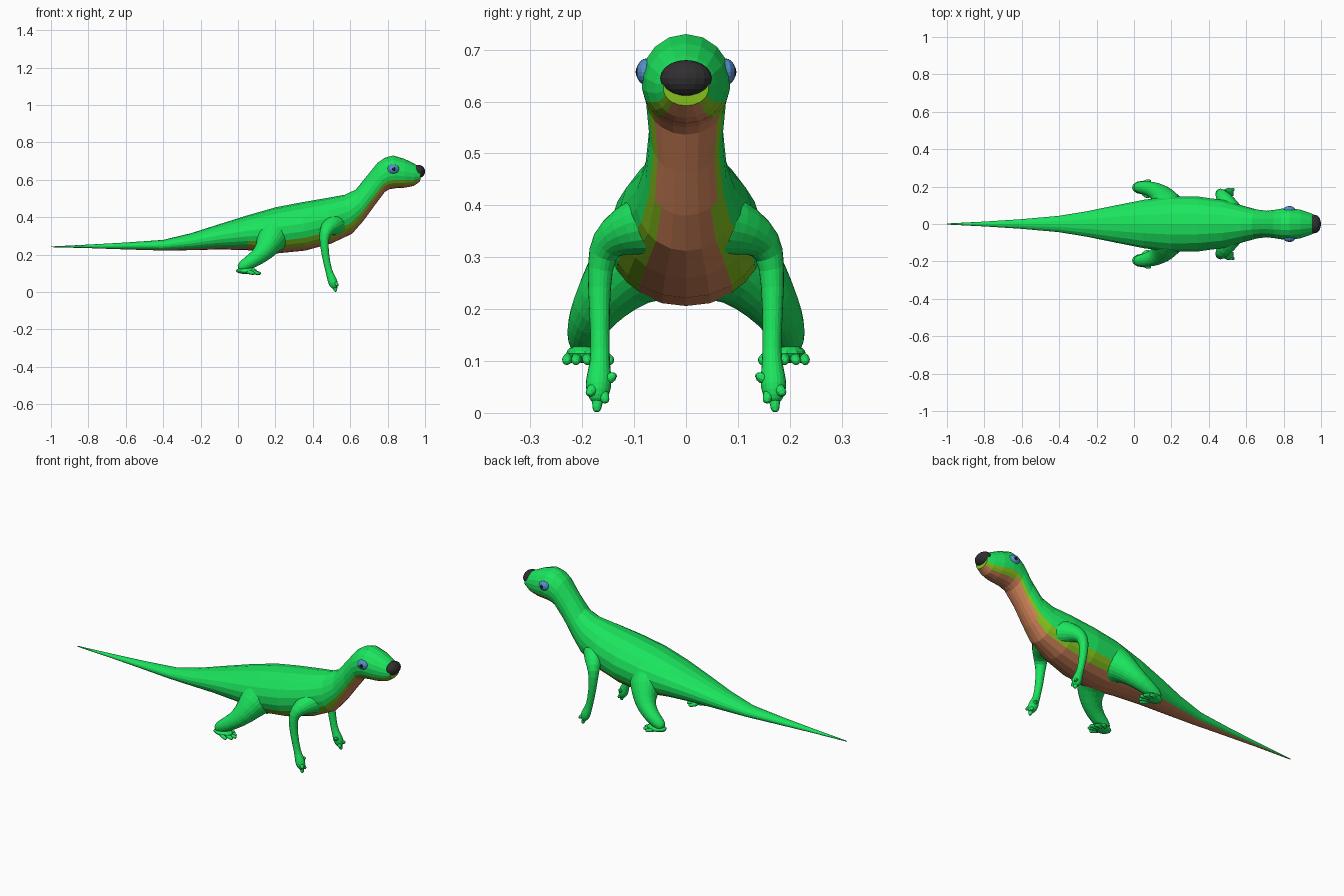
import bpy, bmesh, math
from mathutils import Vector

if "Cube" in bpy.data.objects:
    bpy.data.objects.remove(bpy.data.objects["Cube"])


def material(name, rgb):
    m = bpy.data.materials.new(name)
    m.diffuse_color = (*rgb, 1)
    m.use_nodes = True
    m.node_tree.nodes["Principled BSDF"].inputs["Base Color"].default_value = m.diffuse_color
    return m


GREEN = material("skin green", (0.011, 0.78, 0.11))
BROWN = material("belly brown", (0.66, 0.235, 0.105))
OLIVE = material("flank yellow green", (0.24, 0.55, 0.012))
BLACK = material("nose charcoal", (0.03, 0.028, 0.03))
BLUE = material("eye blue", (0.09, 0.28, 0.60))
PUPIL = material("pupil black", (0.008, 0.008, 0.012))


def finish(bm, name, mats, smooth_levels=0):
    bmesh.ops.recalc_face_normals(bm, faces=bm.faces)
    me = bpy.data.meshes.new(name)
    bm.to_mesh(me)
    bm.free()
    for m in mats:
        me.materials.append(m)
    ob = bpy.data.objects.new(name, me)
    bpy.context.collection.objects.link(ob)
    if smooth_levels:
        ob.modifiers.new("round", 'SUBSURF').levels = smooth_levels
        ob.modifiers["round"].render_levels = smooth_levels
    return ob


def skin_rings(bm, rings, pick=lambda i, j: 0, end_material=0):
    n = len(rings[0])
    for i in range(len(rings) - 1):
        a, b = rings[i], rings[i + 1]
        for j in range(n):
            k = (j + 1) % n
            f = bm.faces.new((a[j], a[k], b[k], b[j]))
            f.material_index = pick(i, j)
    bm.faces.new(rings[0])
    bm.faces.new(rings[-1]).material_index = end_material


def tube(bm, pts, sides=10):
    """Round tube through (x, y, z, radius) points."""
    P = [Vector(p[:3]) for p in pts]
    rings, u, prev = [], None, None
    for i, p in enumerate(P):
        t = (P[min(i + 1, len(P) - 1)] - P[max(i - 1, 0)]).normalized()
        if u is None:
            u = t.orthogonal().normalized()
        else:
            u.rotate(prev.rotation_difference(t))
        v, r = t.cross(u), pts[i][3]
        prev = t
        rings.append([bm.verts.new(p + r * (u * math.cos(a) + v * math.sin(a)))
                      for a in (2 * math.pi * k / sides for k in range(sides))])
    skin_rings(bm, rings)


def ellipsoid(name, centre, radii, mat, seg=16):
    bm = bmesh.new()
    bmesh.ops.create_uvsphere(bm, u_segments=seg, v_segments=10, radius=1)
    for v in bm.verts:
        v.co = Vector(c + r * q for c, r, q in zip(centre, radii, v.co))
    return finish(bm, name, [mat])


# Body, neck, head and tail: back point (x, z), belly point (x, z), half width
BODY = [
    (-1, .244, -1, .240, .003), (-.8, .254, -.8, .235, .013),
    (-.6, .265, -.6, .228, .026), (-.4, .279, -.4, .222, .044),
    (-.25, .315, -.25, .224, .069), (-.1, .363, -.1, .228, .10),
    (.05, .410, .05, .224, .130), (.2, .453, .2, .206, .150),
    (.34, .480, .36, .222, .147), (.47, .502, .5, .260, .128),
    (.57, .520, .61, .312, .096), (.63, .548, .67, .380, .079),
    (.69, .622, .73, .462, .071), (.745, .690, .785, .536, .078),
    (.785, .718, .81, .550, .084), (.83, .730, .84, .555, .086),
    (.89, .712, .89, .558, .077), (.94, .688, .940, .568, .060),
    (.978, .664, .974, .592, .044),
]
HALF = [0, 18, 37, 50, 64, 80, 97, 116, 136, 158]
ANGLES = [math.radians(a) for a in HALF + [180] + [360 - a for a in HALF[:0:-1]]]
N = len(ANGLES)

bm = bmesh.new()
rings = []
for xt, zt, xb, zb, w in BODY:
    top, low = Vector((xt, 0, zt)), Vector((xb, 0, zb))
    mid, up = (top + low) / 2, (top - low) / 2
    ring = []
    for a in ANGLES:
        c = -math.cos(a)
        if c < 0:                       # flatter belly
            c = -abs(c) ** 0.9
        ring.append(bm.verts.new(mid + up * c + Vector((0, w * math.sin(a), 0))))
    rings.append(ring)


def belly_rule(i, j):
    k = min(j, N - 1 - j)               # segments counted from the keel
    if k < 2 or (k == 2 and 11 <= i <= 13):
        return 1
    return 2 if k <= 3 and i >= 6 else 0


skin_rings(bm, rings, belly_rule, 2)
finish(bm, "body", [GREEN, BROWN, OLIVE])

# Nose
ellipsoid("nose", (.966, 0, .645), (.034, .050, .035), BLACK)

for s, side in ((-1, "right"), (1, "left")):
    def flip(pts):
        return [(x, y * s, z, r) for x, y, z, r in pts]

    # Eyes
    ellipsoid(side + "_eye", (.83, .076 * s, .657), (.032, .020, .026), BLUE, 12)
    ellipsoid(side + "_pupil", (.833, .089 * s, .657), (.014, .008, .013), PUPIL, 10)

    # Front leg with hand and fingers
    bm = bmesh.new()
    tube(bm, flip([(.53, .03, .37, .075), (.515, .07, .365, .068), (.495, .115, .352, .052),
                   (.468, .155, .328, .036), (.458, .167, .285, .026),
                   (.466, .167, .2, .021), (.485, .165, .11, .018),
                   (.498, .167, .08, .024), (.508, .169, .05, .028),
                   (.515, .170, .03, .020), (.518, .171, .018, .010)]))
    for x, y, z in ((.527, .155, .018), (.522, .172, .001), (.533, .187, .032), (.512, .135, .067)):
        tube(bm, flip([(.505, .168, .065, .014), ((.505 + x) / 2, (.168 + y) / 2, (.06 + z) / 2, .014),
                       (x, y, z + .006, .011), (x, y, z, .005)]), 6)
    finish(bm, side + "_front_leg", [GREEN], 1)

    # Hind leg with folded shin
    bm = bmesh.new()
    tube(bm, flip([(.20, .02, .32, .115), (.19, .07, .31, .105), (.172, .118, .275, .080),
                   (.145, .160, .222, .057), (.10, .185, .182, .044),
                   (.05, .195, .152, .037), (.018, .197, .132, .030),
                   (.002, .197, .124, .016)]), 12)
    finish(bm, side + "_hind_leg", [GREEN], 1)

    # Hind foot and toes
    ellipsoid(side + "_hind_foot", (.045, .195 * s, .114), (.056, .036, .018), GREEN, 12)
    bm = bmesh.new()
    for x, y in ((.085, .147), (.108, .168), (.122, .190), (.115, .212), (.09, .230)):
        tube(bm, flip([(.04, .193 + (y - .19) * .5, .110, .014), (x - .02, y, .105, .013),
                       (x - .004, y, .099, .010), (x, y, .096, .005)]), 6)
    finish(bm, side + "_hind_toes", [GREEN], 1)
